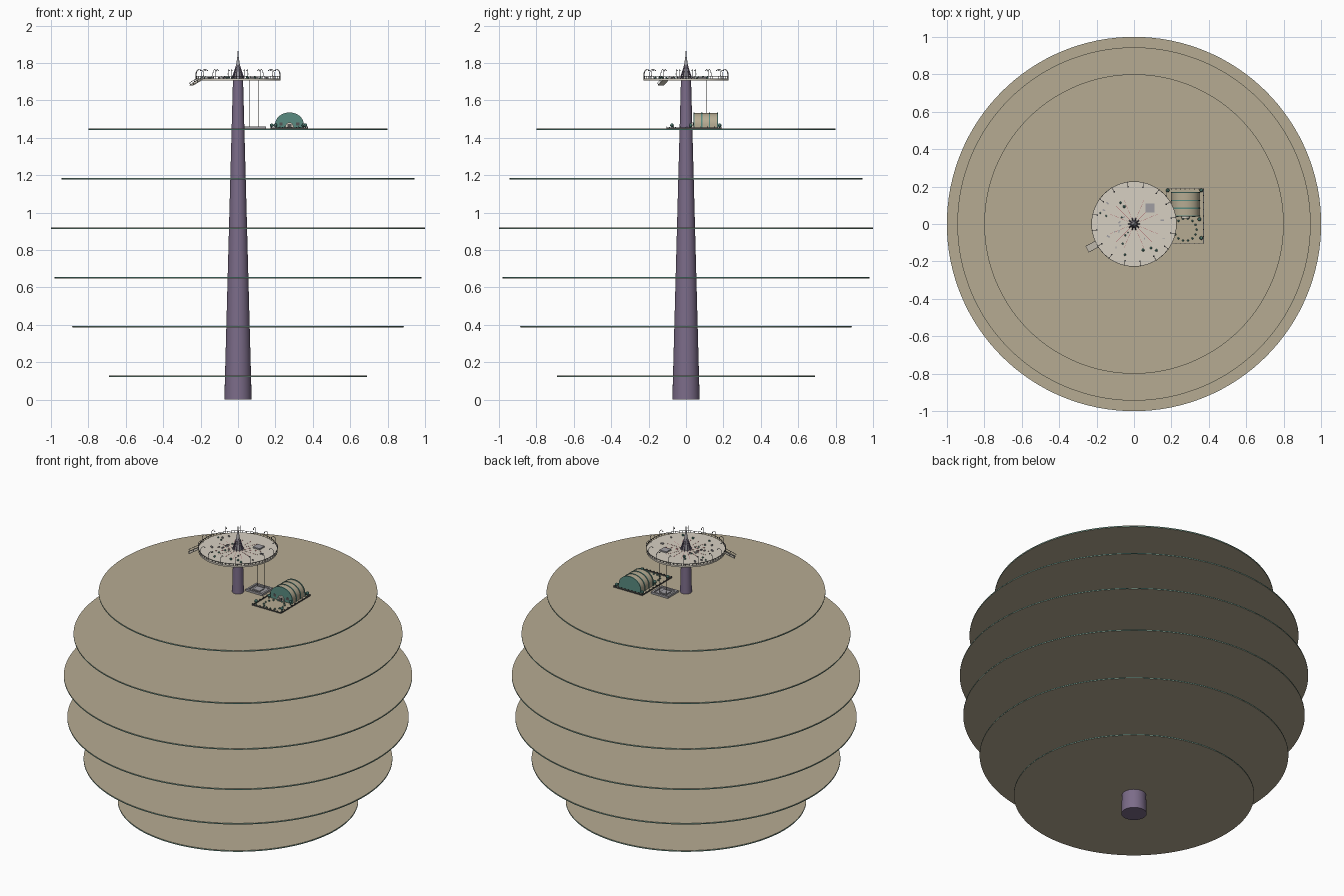
import bpy, bmesh, math, random
from mathutils import Vector, Matrix

if "Cube" in bpy.data.objects:
    bpy.data.objects.remove(bpy.data.objects["Cube"])
random.seed(4)

def mat(name, col):
    m = bpy.data.materials.new(name)
    m.diffuse_color = (*col, 1)
    m.use_nodes = True
    m.node_tree.nodes["Principled BSDF"].inputs["Base Color"].default_value = m.diffuse_color
    return m

TAN = mat("tan", (0.47, 0.41, 0.29))
PURPLE = mat("purple", (0.20, 0.15, 0.25))
CREAM = mat("cream", (0.68, 0.63, 0.54))
TEAL = mat("teal", (0.10, 0.26, 0.22))
DARK = mat("dark", (0.09, 0.09, 0.09))
STEEL = mat("steel", (0.35, 0.34, 0.36))
RED = mat("red", (0.40, 0.10, 0.12))

def finish(name, bm, m, smooth=False):
    bmesh.ops.recalc_face_normals(bm, faces=bm.faces)
    me = bpy.data.meshes.new(name)
    bm.to_mesh(me)
    bm.free()
    me.materials.append(m)
    ob = bpy.data.objects.new(name, me)
    bpy.context.collection.objects.link(ob)
    if smooth:
        bpy.ops.object.select_all(action='DESELECT')
        ob.select_set(True)
        bpy.context.view_layer.objects.active = ob
        bpy.ops.object.shade_smooth_by_angle()
    return ob

def box(bm, c, s, rot=None):
    M = Matrix.Translation(c) @ (rot or Matrix()) @ Matrix.Diagonal((*s, 1))
    bmesh.ops.create_cube(bm, size=1, matrix=M)

def cone(bm, a, b, r1, r2, n=8):
    a, b = Vector(a), Vector(b)
    d = b - a
    M = Matrix.Translation((a + b) / 2) @ d.to_track_quat('Z', 'Y').to_matrix().to_4x4()
    bmesh.ops.create_cone(bm, cap_ends=True, segments=n, radius1=r1, radius2=r2, depth=d.length, matrix=M)

def ring(bm, r0, r1, z0, z1, n=96):
    # square-section ring
    loops = [[bm.verts.new((r * math.cos(2*math.pi*i/n), r * math.sin(2*math.pi*i/n), z)) for i in range(n)]
             for r, z in ((r0, z0), (r1, z0), (r1, z1), (r0, z1))]
    for k in range(4):
        A, B = loops[k], loops[(k + 1) % 4]
        for i in range(n):
            j = (i + 1) % n
            bm.faces.new((A[i], A[j], B[j], B[i]))

def polar(r, a, z):
    return Vector((r * math.cos(a), r * math.sin(a), z))

# six big floors with a teal edge band
for k, (r, z) in enumerate([(.69, .126), (.886, .39), (.98, .653), (1.0, .917), (.944, 1.181), (.80, 1.445)]):
    bm = bmesh.new()
    cone(bm, (0, 0, z - .004), (0, 0, z + .004), r, r, 128)
    finish(f"floor_{k+1}", bm, TAN, True)
    bm = bmesh.new()
    ring(bm, r - .002, r + .0005, z - .0025, z + .002, 128)
    finish(f"floor_edge_{k+1}", bm, TEAL, True)

# tapered central column
bm = bmesh.new()
cone(bm, (0, 0, 0), (0, 0, 1.712), .073, .027, 32)
finish("central_column", bm, PURPLE, True)

# top deck
bm = bmesh.new()
cone(bm, (0, 0, 1.708), (0, 0, 1.718), .228, .228, 64)
finish("top_deck", bm, CREAM, True)
Z = 1.718

# spire with fins
bm = bmesh.new()
prof = [(.022, Z), (.015, 1.76), (.008, 1.805), (.003, 1.84), (.0005, 1.875)]
for (ra, za), (rb, zb) in zip(prof, prof[1:]):
    cone(bm, (0, 0, za), (0, 0, zb), ra, rb, 12)
finish("spire", bm, STEEL)
bm = bmesh.new()
for i in range(10):
    a = 2 * math.pi * i / 10
    cone(bm, polar(.030, a, Z), polar(.006, a, 1.80), .004, .001, 5)
finish("spire_fins", bm, PURPLE)

# deck inlay lines
bm = bmesh.new()
for i in range(16):
    a = 2 * math.pi * i / 16
    box(bm, polar(.085, a, Z + .0003), (.10, .0012, .0008), Matrix.Rotation(a, 4, 'Z'))
finish("deck_lines", bm, RED)

# railing with posts
bm = bmesh.new()
ring(bm, .2255, .2275, Z + .010, Z + .012, 64)
for i in range(64):
    p = polar(.2265, 2 * math.pi * i / 64, Z)
    box(bm, p + Vector((0, 0, .006)), (.002, .002, .012))
finish("deck_railing", bm, DARK)

# curved lamps around the rim, leaning inward
bm = bmesh.new()
for i in range(16):
    a = 2 * math.pi * (i + .4) / 16
    pts = [polar(.226, a, Z), polar(.229, a, Z + .025), polar(.224, a, Z + .041),
           polar(.213, a, Z + .048), polar(.202, a, Z + .044)]
    for p, q in zip(pts, pts[1:]):
        cone(bm, p, q, .0015, .0015, 6)
    cone(bm, pts[-1] - Vector((0, 0, .005)), pts[-1], .004, .002, 8)
finish("rim_lamps", bm, STEEL)

# entry ramp sloping down from the deck
ra = math.atan2(-.135, -.25)
R = Matrix.Rotation(ra, 4, 'Z') @ Matrix.Rotation(math.radians(28), 4, 'Y')
c = polar(.252, ra, 1.698)
bm = bmesh.new()
box(bm, c, (.072, .036, .004), R)
finish("ramp", bm, CREAM)
bm = bmesh.new()
for s in (-1, 1):
    box(bm, c + R @ Vector((0, s * .018, .012)), (.07, .002, .002), R)
    for t in (-.03, 0, .03):
        box(bm, c + R @ Vector((t, s * .018, .006)), (.002, .002, .012), R)
finish("ramp_rails", bm, DARK)

# planters, rocks and benches on the deck
bm = bmesh.new()
bm2 = bmesh.new()
for i in range(24):
    a = random.uniform(1.9, 4.6) if i < 18 else random.uniform(-1.3, .2)
    p = polar(random.uniform(.05, .19), a, Z + .003)
    s = random.uniform(.004, .009)
    if i % 2:
        bmesh.ops.create_icosphere(bm, subdivisions=1, radius=s, matrix=Matrix.Translation(p))
    else:
        box(bm2, p, (s * 2, s, .008), Matrix.Rotation(random.uniform(0, 3), 4, 'Z'))
finish("deck_shrubs", bm, TEAL)
finish("deck_benches", bm2, STEEL)

# lift: head frame on the deck, cables and landing cage
bm = bmesh.new()
box(bm, (.085, .085, Z + .004), (.048, .048, .008))
finish("lift_hatch", bm, STEEL)
bm = bmesh.new()
for x in (.062, .108):
    cone(bm, (x, .108, 1.455), (x, .108, 1.71), .0012, .0012, 6)
finish("lift_cables", bm, DARK)
F = 1.449
bm = bmesh.new()
for s in (-1, 1):
    box(bm, (.09, .085 + s * .047, F + .006), (.118, .012, .012))
    box(bm, (.09 + s * .053, .085, F + .006), (.012, .106, .012))
box(bm, (.09, .085, F + .002), (.10, .09, .004))
box(bm, (.085, .085, F + .007), (.05, .05, .006))
finish("lift_landing", bm, STEEL)

# barrel-vaulted hall, long axis along y
def vault(bm, cx, y0, y1, r, h, n=20):
    A, B = [[bm.verts.new((cx + r * math.cos(math.pi*i/n), y, F + (h * .25 + h * .75 * math.sin(math.pi*i/n))))
             for i in range(n + 1)] for y in (y0, y1)]
    for L, y in ((A, y0), (B, y1)):
        L.insert(0, bm.verts.new((cx + r, y, F)))
        L.append(bm.verts.new((cx - r, y, F)))
        bm.faces.new(L)
    for i in range(len(A)):
        j = (i + 1) % len(A)
        bm.faces.new((A[i], A[j], B[j], B[i]))

bm = bmesh.new()
vault(bm, .275, .043, .168, .074, .084)
finish("hall", bm, TAN, True)
bm = bmesh.new()
for y in (.043, .084, .126, .168):
    vault(bm, .275, y - .003, y + .003, .077, .087)
finish("hall_ribs", bm, TEAL, True)
bm = bmesh.new()
vault(bm, .275, .030, .045, .022, .034, 10)
finish("hall_porch", bm, CREAM)
bm = bmesh.new()
box(bm, (.275, .0295, F + .012), (.022, .002, .024))
for s in (-1, 1):
    box(bm, (.275 + s * .045, .0395, F + .024), (.018, .002, .016))
finish("hall_door_windows", bm, DARK)

# yard border, fence posts and shrubs
x0, x1, y0, y1 = .175, .372, -.103, .188
bm = bmesh.new()
for y in (y0, y1):
    box(bm, ((x0 + x1) / 2, y, F + .003), (x1 - x0, .004, .006))
for x in (x0, x1):
    box(bm, (x, (y0 + y1) / 2, F + .003), (.004, y1 - y0, .006))
for i in range(9):
    t = i / 8
    for x, y in ((x0 + t*(x1-x0), y0), (x0 + t*(x1-x0), y1), (x0, y0 + t*(y1-y0)), (x1, y0 + t*(y1-y0))):
        box(bm, (x, y, F + .005), (.005, .005, .012))
finish("yard_fence", bm, DARK)
bm = bmesh.new()
for i in range(14):
    p = Vector((.275, -.03, F + .003)) + polar(.06, 2 * math.pi * i / 14, 0)
    bmesh.ops.create_icosphere(bm, subdivisions=1, radius=.006, matrix=Matrix.Translation(p))
for x, y in ((.18, .18), (.36, .18), (.36, -.075), (.18, -.075), (.20, .025), (.35, .025)):
    cone(bm, (x, y, F), (x, y, F + .016), .003, .003, 6)
    bmesh.ops.create_icosphere(bm, subdivisions=2, radius=.010, matrix=Matrix.Translation((x, y, F + .018)))
finish("yard_plants", bm, TEAL)
